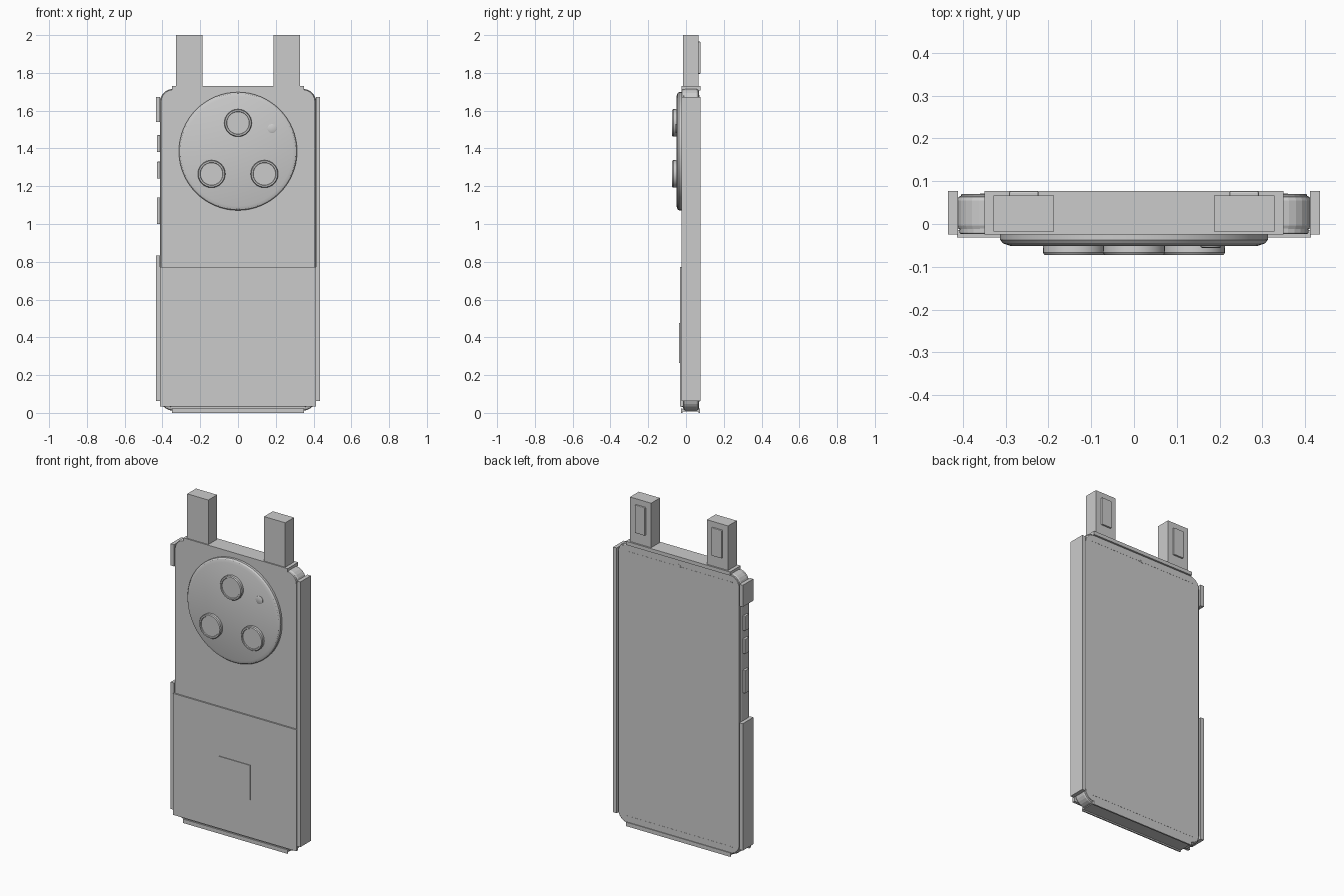
import bpy, bmesh, math
from mathutils import Matrix

if "Cube" in bpy.data.objects:
    bpy.data.objects.remove(bpy.data.objects["Cube"])


def finish(name, bm, bevel=0.0, segments=2):
    bmesh.ops.recalc_face_normals(bm, faces=bm.faces)
    mesh = bpy.data.meshes.new(name)
    bm.to_mesh(mesh)
    bm.free()
    ob = bpy.data.objects.new(name, mesh)
    bpy.context.collection.objects.link(ob)
    if bevel:
        mod = ob.modifiers.new("Bevel", 'BEVEL')
        mod.width, mod.segments = bevel, segments
        mod.limit_method, mod.angle_limit = 'ANGLE', math.radians(40)
    return ob


def box(name, x, y, z, bevel=0.0):
    bm = bmesh.new()
    bmesh.ops.create_cube(bm, size=1)
    for v in bm.verts:
        v.co = [lo + (c + 0.5) * (hi - lo) for c, (lo, hi) in zip(v.co, (x, y, z))]
    return finish(name, bm, bevel)


def slab(name, hx, y, z, radius, bevel=0.0, steps=6, round_bottom=True):
    """Upright plate with rounded corners, extruded along y."""
    pts = []
    for k, (sx, zc) in enumerate(((1, z[1]), (-1, z[1]), (-1, z[0]), (1, z[0]))):
        if k > 1 and not round_bottom:
            pts.append((sx * hx, zc))
            continue
        cz = zc - radius if k < 2 else zc + radius
        for i in range(steps + 1):
            a = math.pi / 2 * (k + i / steps)
            pts.append((sx * (hx - radius) + radius * math.cos(a), cz + radius * math.sin(a)))
    bm = bmesh.new()
    face = bm.faces.new([bm.verts.new((px, y[0], pz)) for px, pz in pts])
    out = bmesh.ops.extrude_face_region(bm, geom=[face])
    for v in out["geom"]:
        if isinstance(v, bmesh.types.BMVert):
            v.co.y = y[1]
    return finish(name, bm, bevel)


def turned(name, x, z, profile, n=32):
    """Round part spun about a y-axis line; profile is (radius, y)."""
    bm = bmesh.new()
    rings = [[bm.verts.new((x + r * math.cos(2 * math.pi * i / n), y,
                            z + r * math.sin(2 * math.pi * i / n))) for i in range(n)]
             for r, y in profile]
    for a, b in zip(rings, rings[1:]):
        for i in range(n):
            bm.faces.new((a[i], a[(i + 1) % n], b[(i + 1) % n], b[i]))
    bm.faces.new(rings[0])
    bm.faces.new(rings[-1])
    ob = finish(name, bm)
    bpy.context.view_layer.objects.active = ob
    ob.select_set(True)
    bpy.ops.object.shade_smooth_by_angle(angle=math.radians(30))
    ob.select_set(False)
    return ob


# Phone body, rear panel and screen
slab("phone_frame", 0.414, (-0.015, 0.067), (0.012, 1.715), 0.07, 0.012)
slab("rear_panel", 0.408, (-0.023, 0.0), (0.03, 1.712), 0.065, 0.003)
slab("screen", 0.405, (0.05, 0.07), (0.022, 1.706), 0.06, 0.002)
box("earpiece_slot", (-0.36, 0.36), (0.066, 0.0708), (1.664, 1.668))
box("chin_line", (-0.36, 0.36), (0.066, 0.0708), (0.058, 0.062))
turned("selfie_camera", 0, 1.67, [(0.012, 0.066), (0.012, 0.072)], 16)

# Camera disc, three lenses and flash
turned("camera_disc", 0, 1.385,
       [(0.313, -0.018), (0.313, -0.037), (0.307, -0.045), (0.29, -0.051)], 64)
for x, z in ((0, 1.535), (-0.14, 1.265), (0.14, 1.265)):
    turned("lens_ring", x, z, [(0.072, -0.045), (0.073, -0.067), (0.069, -0.073),
                               (0.061, -0.073), (0.059, -0.068)])
turned("flash", 0.18, 1.505, [(0.024, -0.045), (0.024, -0.054), (0.02, -0.056)], 20)

# Side buttons
for z in ((1.38, 1.47), (1.24, 1.33), (1.0, 1.14)):
    box("side_button", (-0.429, -0.40), (0.008, 0.045), z, 0.003)

# Holder: rear pocket plate with square patch
box("pocket_plate", (-0.414, 0.414), (-0.032, -0.014), (0.035, 0.772))
box("pocket_patch", (-0.105, 0.105), (-0.036, -0.03), (0.265, 0.475))

# Holder: side rails
box("right_rail", (0.412, 0.435), (-0.024, 0.077), (0.062, 1.672))
box("left_lower_rail", (-0.435, -0.412), (-0.024, 0.077), (0.062, 0.832))
box("left_upper_rail", (-0.435, -0.412), (-0.024, 0.077), (1.54, 1.672))

# Holder: top bar and bottom lips
box("top_bar", (-0.35, 0.35), (-0.024, 0.077), (1.708, 1.73))
box("bottom_bar", (-0.35, 0.35), (-0.02, 0.07), (0.008, 0.018))
box("bottom_front_lip", (-0.35, 0.35), (-0.026, -0.018), (0.0, 0.024))
box("bottom_back_lip", (-0.35, 0.35), (0.066, 0.075), (0.0, 0.024))

# Strap tabs with fastener pads
for s in (-1, 1):
    box("strap_tab", sorted((s * 0.187, s * 0.329)), (-0.017, 0.067), (1.72, 2.0))
    box("fastener_pad", sorted((s * 0.223, s * 0.292)), (0.06, 0.077), (1.795, 1.965), 0.004)
